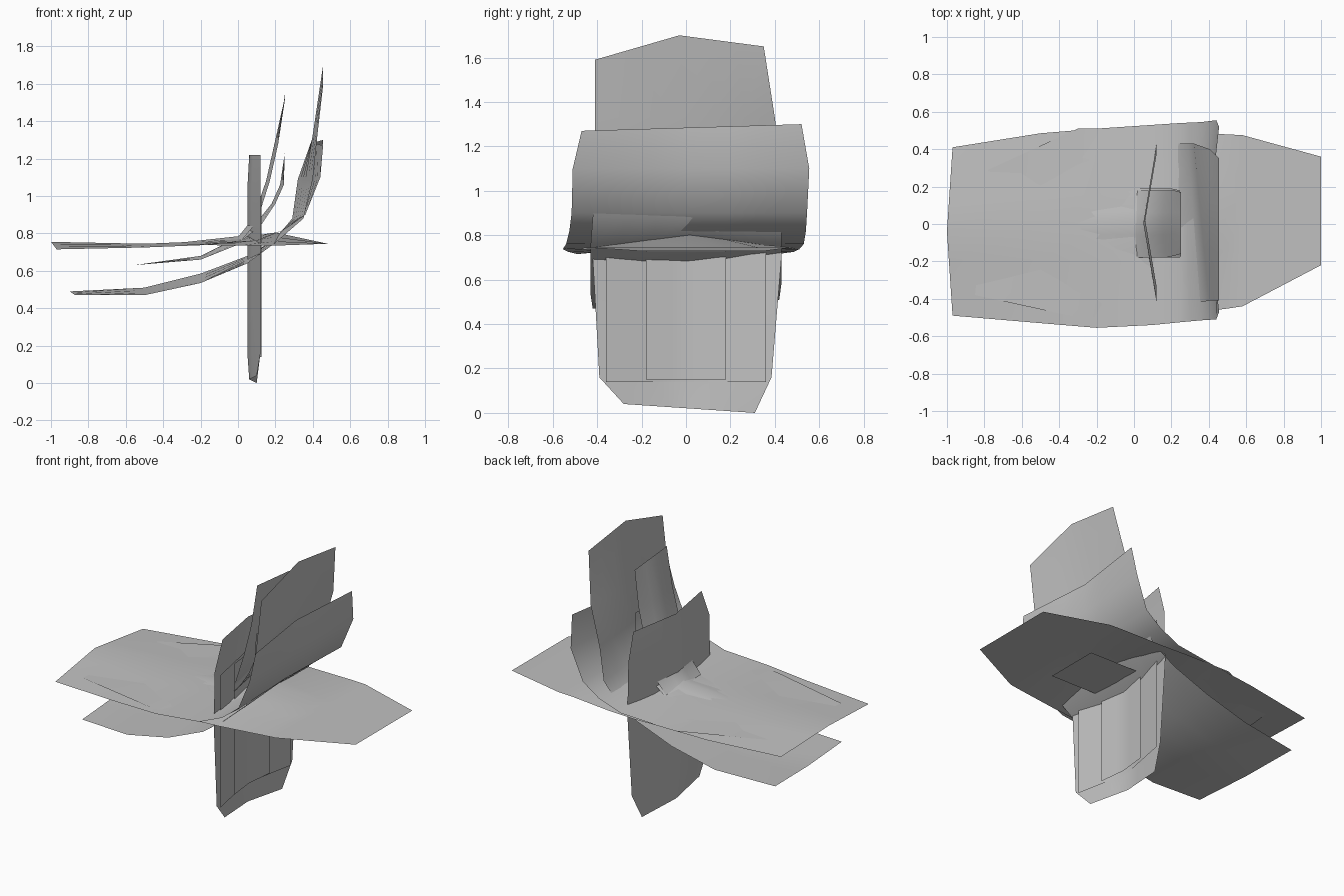
import bpy
import math

cube = bpy.data.objects.get("Cube")
if cube:
    bpy.data.objects.remove(cube, do_unlink=True)

grey = bpy.data.materials.new("plain grey")
grey.use_nodes = True
colour = (0.53, 0.53, 0.53, 1)
grey.diffuse_color = colour
grey.node_tree.nodes["Principled BSDF"].inputs["Base Color"].default_value = colour

COLUMNS = 6


def sheet(name, stations):
    """Loft a thin bent sheet. Each station is x, z, mid shift x, mid shift z,
    y from, y to, and optionally how far the far side moves in x and z."""
    verts, faces = [], []
    for x, z, shift_x, shift_z, y_from, y_to, *far in stations:
        far_x, far_z = far or (0, 0)
        for column in range(COLUMNS + 1):
            t = column / COLUMNS
            mid = 1 - abs(2 * t - 1)
            verts.append((x + shift_x * mid + far_x * t,
                          y_from + (y_to - y_from) * t,
                          z + shift_z * mid + far_z * t))
    row = COLUMNS + 1
    for r in range(len(stations) - 1):
        for c in range(COLUMNS):
            a = r * row + c
            faces.append((a, a + 1, a + row + 1, a + row))
    mesh = bpy.data.meshes.new(name)
    mesh.from_pydata(verts, [], faces)
    mesh.materials.append(grey)
    obj = bpy.data.objects.new(name, mesh)
    bpy.context.collection.objects.link(obj)
    bpy.ops.object.select_all(action="DESELECT")
    obj.select_set(True)
    bpy.context.view_layer.objects.active = obj
    bpy.ops.object.shade_smooth_by_angle(angle=math.radians(40))


def even_sheet(name, half_width, path, shift=(0, 0)):
    """Sheet with the same width all along a path of x, z points."""
    sheet(name, [(x, z, *shift, -half_width, half_width) for x, z in path])


# Long flat sheet, slightly raised in the middle
sheet("flat_sheet", [
    (-.85, .73, 0, 0, -.38, .29, .07, 0),
    (-.3, .74, 0, 0, -.5, .51),
    (0, .735, 0, .04, -.5, .51),
    (.2, .735, 0, .07, -.48, .5),
    (.48, .745, 0, 0, -.455, .48),
    (.58, .745, 0, 0, -.44, .475),
    (1, .73, 0, 0, -.22, .36)])
even_sheet("flat_inner_sheet", .18, [(-.4, .73), (0, .73), (.48, .725)])

# Wide sheet, flat on one side and curling up on the other
sheet("wide_curled_sheet", [
    (-.97, .715, -.03, .04, -.49, .41),
    (-.5, .725, 0, .02, -.53, .485),
    (-.2, .737, 0, .02, -.555, .51),
    (.1, .76, 0, .01, -.54, .53),
    (.25, .82, 0, 0, -.525, .54),
    (.36, .9, -.02, 0, -.515, .545),
    (.44, 1.1, -.04, 0, -.51, .555),
    (.455, 1.27, -.055, 0, -.47, .52, 0, .03)])
sheet("wide_inner_sheet", [
    (-.5, .73, 0, 0, -.17, .18),
    (0, .745, 0, .04, -.18, .19),
    (.12, .84, -.02, .02, -.18, .19),
    (.2, .96, -.02, 0, -.18, .19),
    (.245, 1.06, -.02, 0, -.18, .18),
    (.25, 1.23, 0, 0, -.17, .16)])

# Tall sheet, sweeping from low on one side to high on the other with a twist
sheet("tall_curled_sheet", [
    (-.84, .47, 0, -.01, -.4, .37, -.06, .02),
    (-.5, .47, 0, -.02, -.42, .42, 0, .04),
    (-.2, .535, 0, -.02, -.43, .43, 0, .05),
    (.05, .64, 0, 0, -.43, .43, 0, .04),
    (.2, .75, 0, .02, -.43, .43, 0, .02),
    (.35, .88, 0, 0, -.42, .43, -.06, 0),
    (.4, 1.09, 0, 0, -.41, .43, -.08, 0),
    (.425, 1.33, -.015, 0, -.41, .4, -.02, 0),
    (.455, 1.59, 0, .08, -.41, .35, 0, .06)])
sheet("tall_inner_sheet", [
    (-.56, .63, 0, 0, -.15, .15),
    (-.2, .66, 0, .02, -.18, .18),
    (0, .74, 0, .04, -.18, .18),
    (.1, .86, -.02, .02, -.18, .18),
    (.17, 1.08, -.02, 0, -.18, .18),
    (.215, 1.28, -.02, 0, -.17, .18),
    (.25, 1.54, 0, 0, -.16, .17, 0, -.03)])

# Upright sheet folded along its middle
sheet("upright_sheet", [
    (.1, .04, -.04, 0, -.28, .31, 0, -.04),
    (.12, .16, -.07, 0, -.39, .385),
    (.12, .7, -.07, 0, -.42, .43),
    (.12, 1.04, -.07, 0, -.41, .42),
    (.12, 1.22, -.06, 0, -.33, .37)])
even_sheet("upright_inner_sheet", .36, [(.125, .14), (.125, 1)], (-.07, 0))
even_sheet("upright_core_sheet", .18, [(.1, .15), (.1, 1)], (-.02, 0))
